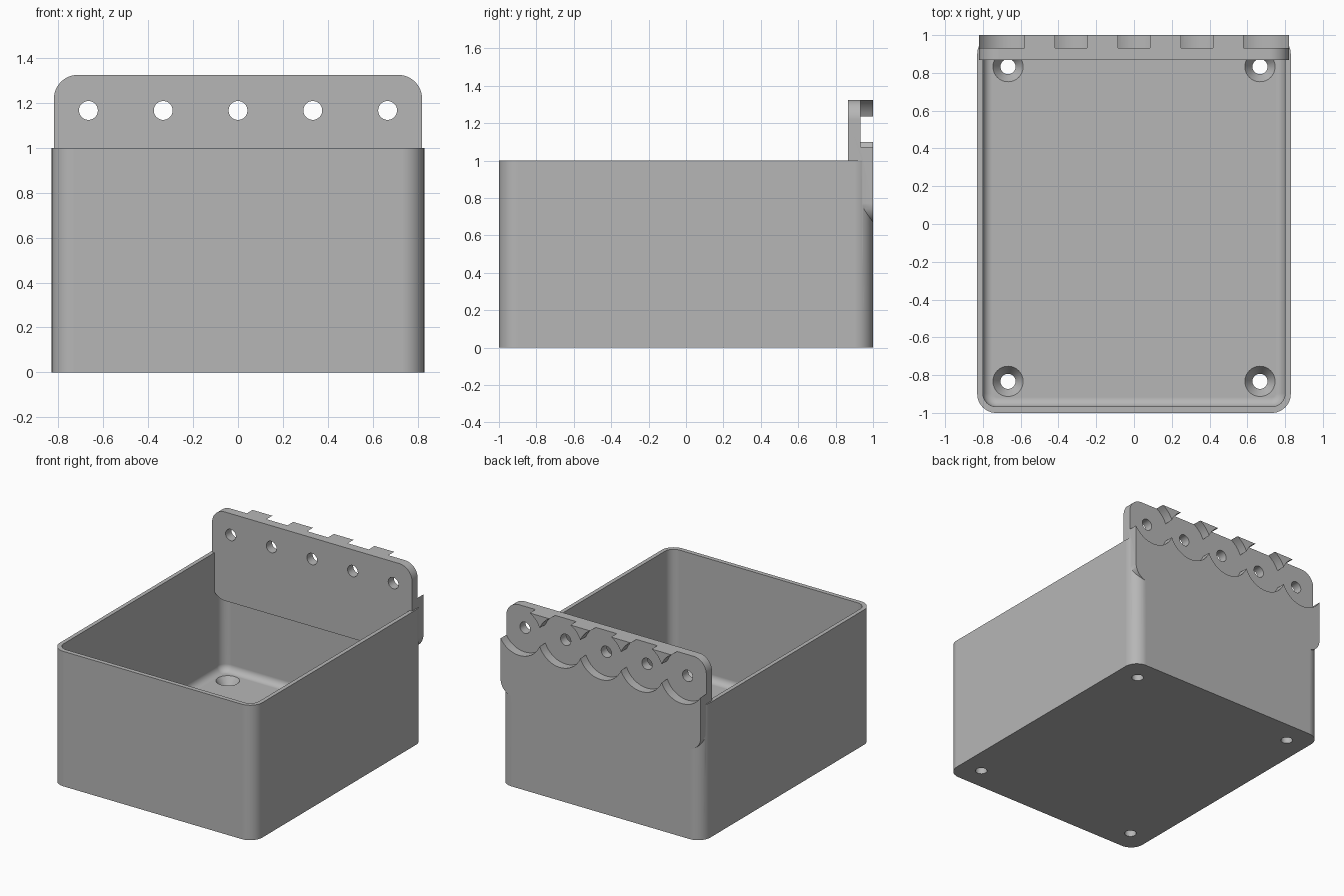
import bpy, bmesh
from math import sin, cos, pi, radians
from mathutils import Matrix, Vector

if "Cube" in bpy.data.objects:
    bpy.data.objects.remove(bpy.data.objects["Cube"], do_unlink=True)

GREY = bpy.data.materials.new("light_grey_plastic")
GREY.use_nodes = True
colour = (0.47, 0.47, 0.47, 1)
GREY.diffuse_color = colour
GREY.node_tree.nodes["Principled BSDF"].inputs["Base Color"].default_value = colour


def make(name, bm):
    bmesh.ops.recalc_face_normals(bm, faces=bm.faces[:])
    mesh = bpy.data.meshes.new(name)
    bm.to_mesh(mesh)
    bm.free()
    mesh.materials.append(GREY)
    ob = bpy.data.objects.new(name, mesh)
    bpy.context.collection.objects.link(ob)
    return ob


def rounded_outline(hw, hh, r, steps=12):
    """Rounded rectangle outline centred on the origin."""
    pts = []
    for k, (sx, sy) in enumerate([(1, 1), (-1, 1), (-1, -1), (1, -1)]):
        for i in range(steps + 1):
            a = (k + i / steps) * pi / 2
            pts.append((sx * (hw - r) + r * cos(a), sy * (hh - r) + r * sin(a)))
    return pts


def prism(outline, low, high):
    """Extrude a flat outline upward from low to high."""
    bm = bmesh.new()
    face = bm.faces.new([bm.verts.new((x, y, low)) for x, y in outline])
    new = bmesh.ops.extrude_face_region(bm, geom=[face])["geom"]
    bmesh.ops.translate(bm, vec=(0, 0, high - low),
                        verts=[v for v in new if isinstance(v, bmesh.types.BMVert)])
    return bm


def turned(name, profile, matrix, steps=48):
    """Solid of revolution from (radius, height) rings."""
    bm = bmesh.new()
    rings = [[bm.verts.new((r * cos(2 * pi * i / steps), r * sin(2 * pi * i / steps), z))
              for i in range(steps)] for r, z in profile]
    for a, b in zip(rings, rings[1:]):
        for i in range(steps):
            j = (i + 1) % steps
            bm.faces.new((a[i], a[j], b[j], b[i]))
    bm.faces.new(rings[0])
    bm.faces.new(rings[-1])
    bmesh.ops.transform(bm, matrix=matrix, verts=bm.verts[:])
    return make(name, bm)


def combine(target, tool, operation):
    mod = target.modifiers.new(operation, "BOOLEAN")
    mod.operation, mod.solver, mod.object = operation, "EXACT", tool
    bpy.context.view_layer.objects.active = target
    bpy.ops.object.modifier_apply(modifier=mod.name)
    bpy.data.objects.remove(tool, do_unlink=True)


FLOOR, BACK = 0.1, Matrix.Rotation(radians(-90), 4, "X")   # BACK turns +z to +y

# Open bin with rounded corners
bin_body = make("wall_mounted_bin", prism(rounded_outline(0.83, 1, 0.1), 0, 1))

# Cavity with a filleted floor edge
bm = prism(rounded_outline(0.8, 0.967, 0.07), FLOOR, 1.2)
rim = [e for e in bm.edges if all(abs(v.co.z - FLOOR) < 1e-4 for v in e.verts)]
bmesh.ops.bevel(bm, geom=rim, offset=0.05, segments=6, profile=0.5, affect="EDGES")
combine(bin_body, make("cavity", bm), "DIFFERENCE")

# Mounting plate at the back
LOW, TOP = 0.667, 1.325
bm = prism(rounded_outline(0.82, (TOP - LOW) / 2, 0.105), 0.867, 1)
bmesh.ops.transform(bm, matrix=Matrix.Translation((0, 0, (LOW + TOP) / 2)) @ BACK,
                    verts=bm.verts[:])
combine(bin_body, make("mounting_plate", bm), "UNION")

# Five screw holes, each with a round recess on the rear face
for i in range(-2, 3):
    place = Matrix.Translation((i / 3, 0, 1.167)) @ BACK
    combine(bin_body, turned("recess", [(0.18, 0.933), (0.18, 1.1)], place), "DIFFERENCE")
    combine(bin_body, turned("screw_hole", [(0.042, 0.8), (0.042, 1.1)], place), "DIFFERENCE")

# Countersunk holes in the floor
for x in (-0.667, 0.667):
    for y in (-0.833, 0.833):
        profile = [(0.04, -0.1), (0.04, FLOOR - 0.06), (0.08, FLOOR), (0.08, FLOOR + 0.1)]
        combine(bin_body, turned("countersink", profile, Matrix.Translation((x, y, 0))),
                "DIFFERENCE")

# Smooth curves, keep flat faces flat
bpy.ops.object.select_all(action="DESELECT")
bin_body.select_set(True)
bpy.context.view_layer.objects.active = bin_body
bpy.ops.object.shade_smooth_by_angle(angle=radians(30))
weighted = bin_body.modifiers.new("weighted_normals", "WEIGHTED_NORMAL")
weighted.keep_sharp = True
